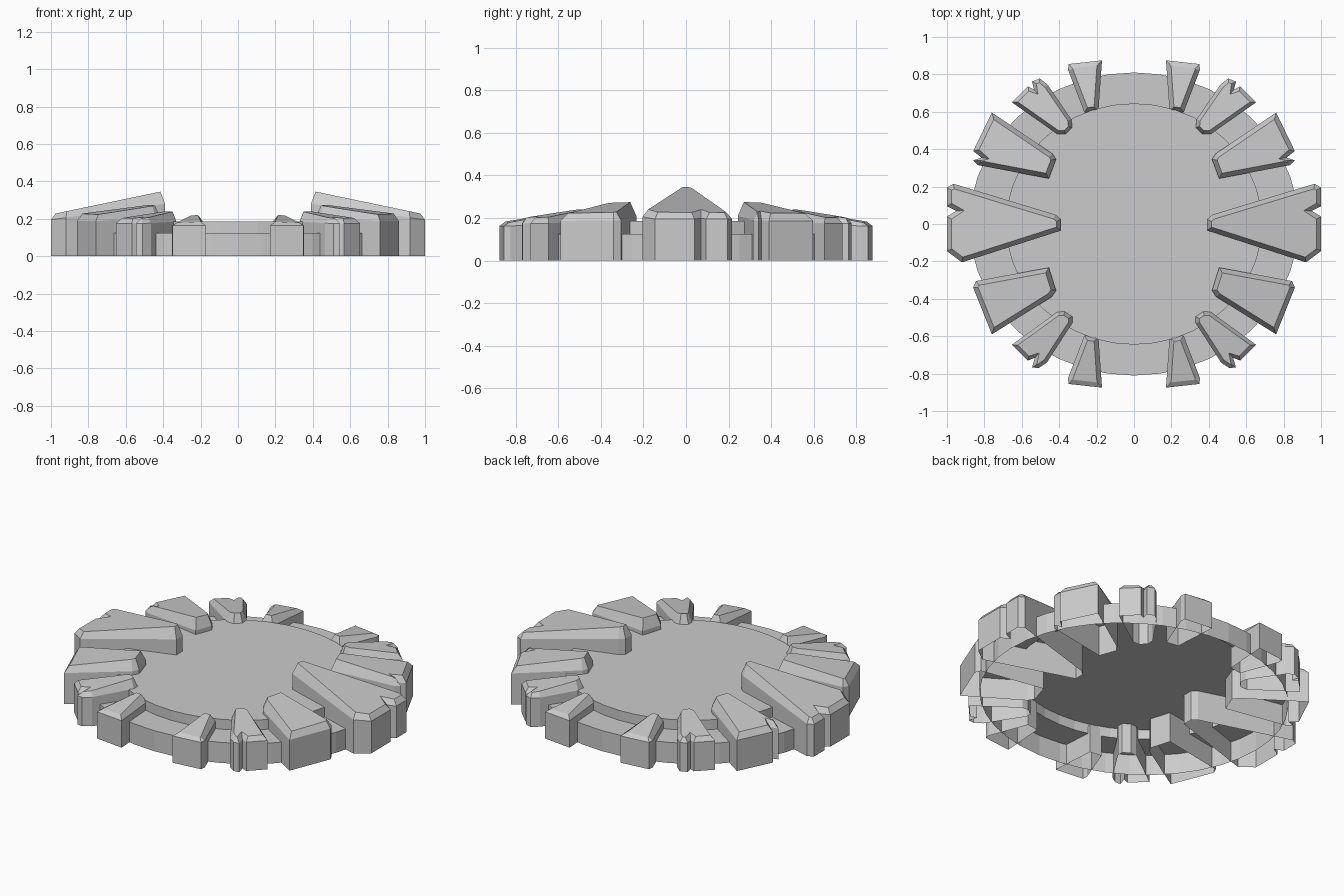
import bpy, bmesh, math
from mathutils import Vector

if "Cube" in bpy.data.objects:
    bpy.data.objects.remove(bpy.data.objects["Cube"])


def add_object(name, bm):
    me = bpy.data.meshes.new(name)
    bm.to_mesh(me)
    bm.free()
    ob = bpy.data.objects.new(name, me)
    bpy.context.collection.objects.link(ob)
    return ob


def inset_outline(pts, d):
    """Mitred inward offset of a counter-clockwise outline."""
    out = []
    n = len(pts)
    for i, p in enumerate(pts):
        a = (p - pts[i - 1]).normalized()
        b = (pts[(i + 1) % n] - p).normalized()
        na, nb = Vector((-a.y, a.x)), Vector((-b.y, b.x))
        m = (na + nb).normalized()
        out.append(p + m * d * min(1 / max(m.dot(na), 0.1), 1.7))
    return out


def stone(name, outline, z_in, z_out, drop_in, drop_out, inset=0.025):
    """Wedge stone: open below, upright walls, chamfer, sloping top; mirrored in x."""
    pts = [Vector(p) for p in outline]
    area = sum(pts[i - 1].cross(pts[i]) for i in range(len(pts)))
    if area < 0:
        pts.reverse()
    axis = (sum(pts, Vector((0, 0))) / len(pts)).normalized()
    rs = [p.dot(axis) for p in pts]
    r0, r1 = min(rs) + inset, max(rs) - inset

    def blend(p, a, b):
        t = (p.dot(axis) - r0) / (r1 - r0)
        return a + (b - a) * min(max(t, 0), 1)

    bm = bmesh.new()
    base = [bm.verts.new((p.x, p.y, 0)) for p in pts]
    wall = [bm.verts.new((p.x, p.y, blend(p, z_in - drop_in, z_out - drop_out)))
            for p in pts]
    top = [bm.verts.new((p.x, p.y, blend(p, z_in, z_out)))
           for p in inset_outline(pts, inset)]
    n = len(pts)
    for lo, hi in ((base, wall), (wall, top)):
        for i in range(n):
            j = (i + 1) % n
            bm.faces.new((lo[i], lo[j], hi[j], hi[i]))
    bm.faces.new(top)
    ob = add_object(name, bm)
    ob.modifiers.new("mirror", 'MIRROR').use_axis = (True, False, False)
    return ob


# Stepped oval platform, hollow underneath
bm = bmesh.new()
SEG = 40
rings = []
for rx, ry, z in ((0.88, 0.81, 0), (0.88, 0.81, 0.125),
                  (0.685, 0.645, 0.125), (0.685, 0.645, 0.185)):
    rings.append([bm.verts.new((rx * math.cos(2 * math.pi * i / SEG),
                                ry * math.sin(2 * math.pi * i / SEG), z))
                  for i in range(SEG)])
for lo, hi in zip(rings, rings[1:]):
    for i in range(SEG):
        j = (i + 1) % SEG
        bm.faces.new((lo[i], lo[j], hi[j], hi[i]))
bm.faces.new(rings[-1])
add_object("stepped_platform", bm)

# Large side stones
stone("side_stone",
      [(0.39, -0.035), (0.92, -0.205), (1.0, -0.145), (1.0, 0.04), (0.95, 0.07),
       (1.0, 0.095), (1.0, 0.195), (0.965, 0.215), (0.42, 0.05), (0.39, 0.025)],
      0.345, 0.225, 0.065, 0.03)

# Medium stones
stone("medium_stone_back",
      [(0.455, 0.243), (0.835, 0.315), (0.86, 0.34), (0.815, 0.355), (0.86, 0.39),
       (0.76, 0.596), (0.435, 0.375), (0.417, 0.345)],
      0.275, 0.222, 0.065, 0.035)
stone("medium_stone_front",
      [(0.455, -0.233), (0.845, -0.305), (0.86, -0.34), (0.76, -0.59),
       (0.44, -0.39), (0.417, -0.355)],
      0.275, 0.222, 0.065, 0.035)

# Small notched diagonal stones
stone("small_stone_back",
      [(0.41, 0.48), (0.652, 0.65), (0.567, 0.735), (0.535, 0.72), (0.545, 0.762),
       (0.503, 0.778), (0.462, 0.745), (0.335, 0.56), (0.33, 0.515), (0.365, 0.48)],
      0.24, 0.2, 0.055, 0.025, 0.02)
stone("small_stone_front",
      [(0.41, -0.47), (0.652, -0.645), (0.567, -0.73), (0.53, -0.715),
       (0.545, -0.767), (0.51, -0.77), (0.465, -0.74), (0.33, -0.53),
       (0.33, -0.495), (0.37, -0.468)],
      0.24, 0.2, 0.055, 0.025, 0.02)

# End stones at the front and back
for label, s in (("back", 1), ("front", -1)):
    stone("end_stone_" + label,
          [(0.19, s * 0.605), (0.265, s * 0.595), (0.353, s * 0.825),
           (0.35, s * 0.855), (0.171, s * 0.875)],
          0.22, 0.178, 0.05, 0.015)
